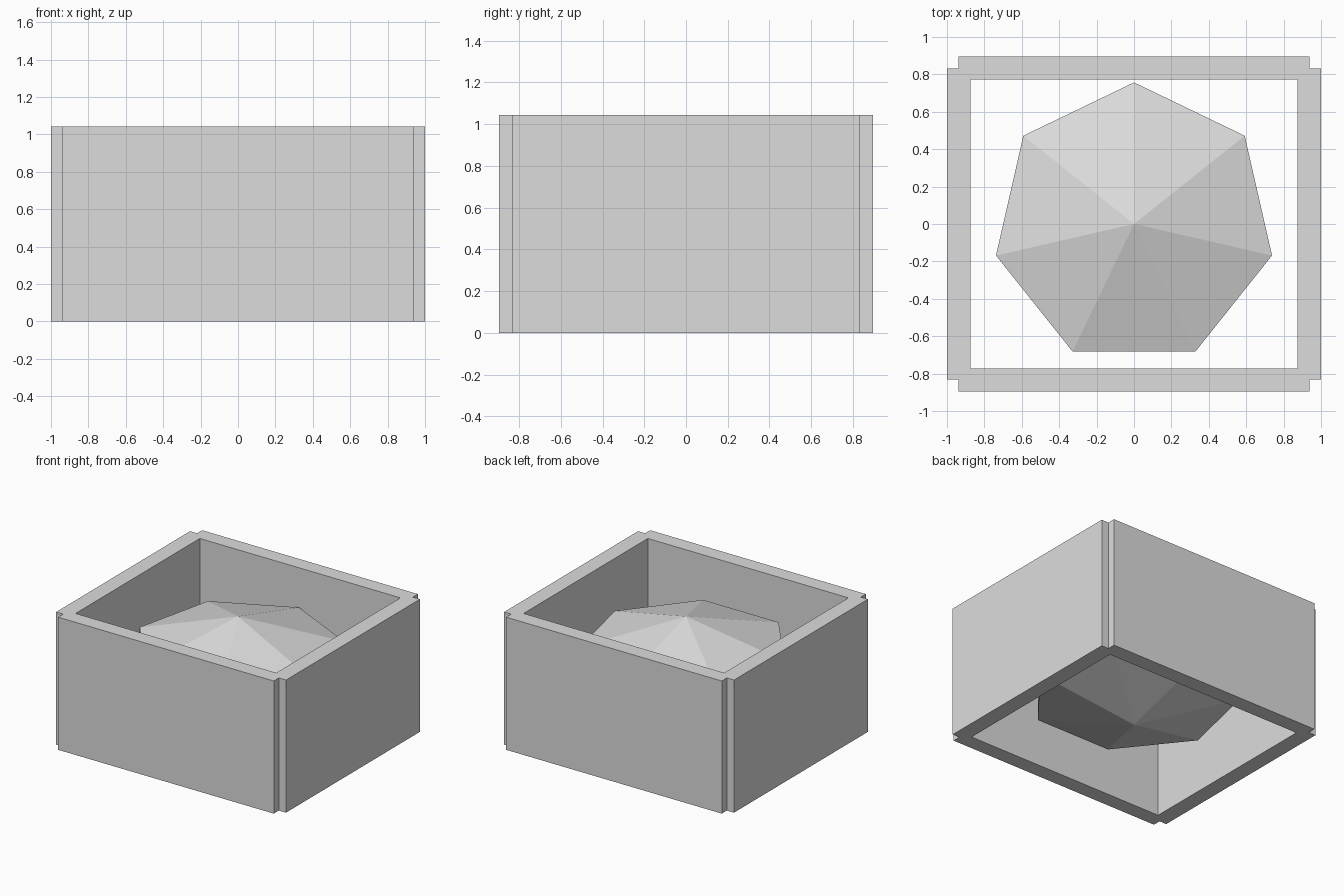
import bpy, bmesh, math
from mathutils import Matrix

if "Cube" in bpy.data.objects:
    bpy.data.objects.remove(bpy.data.objects["Cube"], do_unlink=True)

HEIGHT = 1.043

# Single plain grey material
grey = bpy.data.materials.new("plain_grey")
grey.use_nodes = True
colour = (0.72, 0.72, 0.72, 1)
grey.diffuse_color = colour
grey.node_tree.nodes["Principled BSDF"].inputs["Base Color"].default_value = colour


def add_object(name, bm):
    bmesh.ops.recalc_face_normals(bm, faces=bm.faces)
    mesh = bpy.data.meshes.new(name)
    bm.to_mesh(mesh)
    bm.free()
    mesh.materials.append(grey)
    obj = bpy.data.objects.new(name, mesh)
    bpy.context.collection.objects.link(obj)
    return obj


# Open frame: one quarter of the plan with its notched corner, mirrored twice
inner_x, inner_y = 0.873, 0.772
outer_x, outer_y = 1.0, 0.895
notch_x, notch_y = 0.938, 0.832
plan = [(0, inner_y), (inner_x, inner_y), (inner_x, 0), (outer_x, 0),
        (outer_x, notch_y), (notch_x, notch_y), (notch_x, outer_y), (0, outer_y)]
bm = bmesh.new()
low = [bm.verts.new((x, y, 0)) for x, y in plan]
high = [bm.verts.new((x, y, HEIGHT)) for x, y in plan]
bm.faces.new(low)
bm.faces.new(high)
for i in range(len(plan)):
    j = (i + 1) % len(plan)
    bm.faces.new((low[i], low[j], high[j], high[i]))
bmesh.ops.recalc_face_normals(bm, faces=bm.faces)
# Open the seams where the quarters join
seams = [f for f in bm.faces
         if any(all(abs(v.co[axis]) < 1e-5 for v in f.verts) for axis in (0, 1))]
bmesh.ops.delete(bm, geom=seams, context='FACES')
frame = add_object("square_frame", bm)
mirror = frame.modifiers.new("mirror_quarters", 'MIRROR')
mirror.use_axis = (True, True, False)

# Flattened seven-sided ball floating in the middle, one corner pointing back
bm = bmesh.new()
bmesh.ops.create_uvsphere(bm, u_segments=7, v_segments=3, radius=0.874)
corner = max(bm.verts, key=lambda v: v.co.xy.length).co
turn = math.pi / 2 - math.atan2(corner.y, corner.x)
bmesh.ops.rotate(bm, verts=bm.verts, matrix=Matrix.Rotation(turn, 3, 'Z'))
bmesh.ops.scale(bm, verts=bm.verts, vec=(1, 1, 0.5))
bmesh.ops.translate(bm, verts=bm.verts, vec=(0, 0, HEIGHT / 2))
add_object("faceted_ball", bm)
